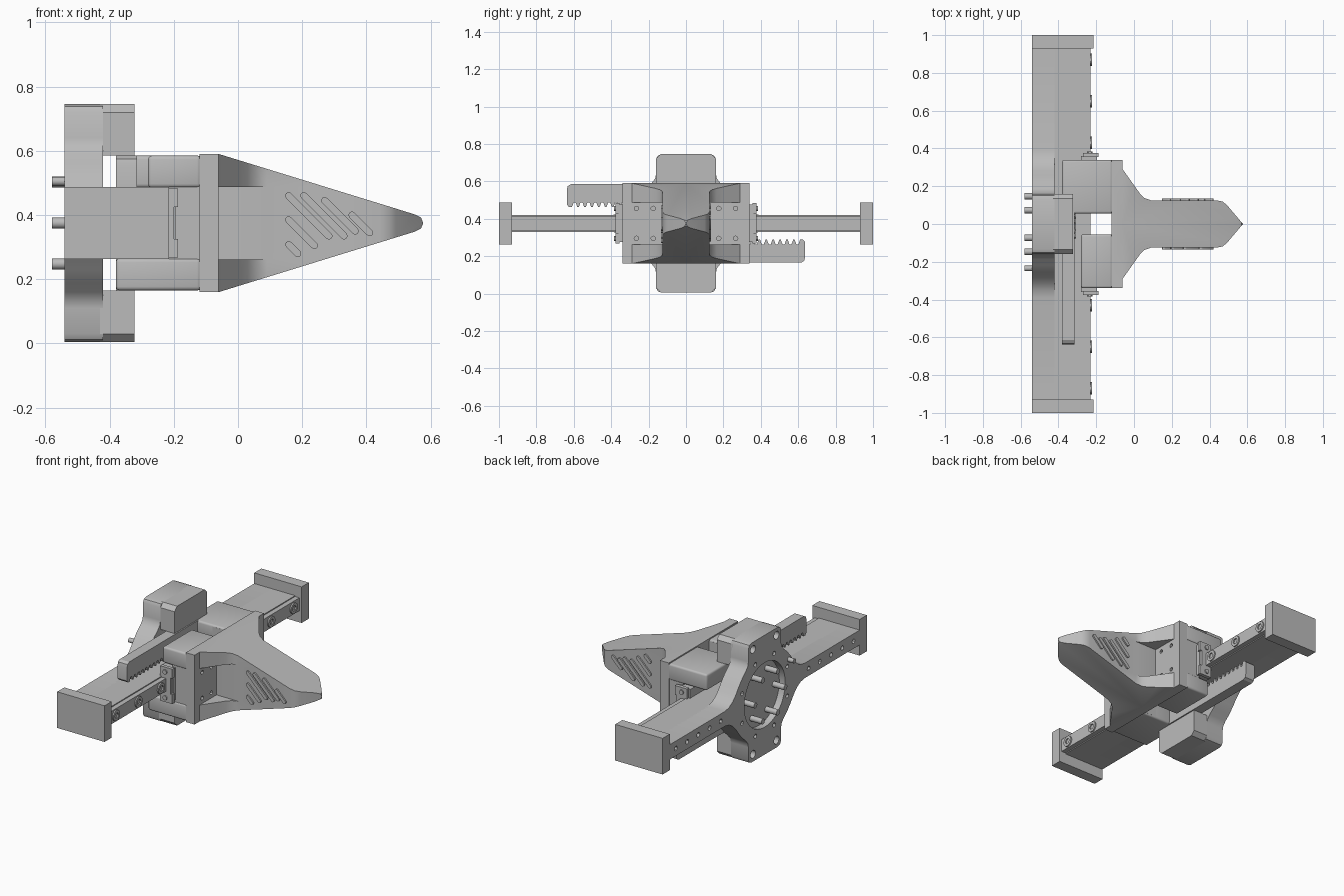
import bpy, bmesh, math
from mathutils import Matrix, Vector

if "Cube" in bpy.data.objects:
    bpy.data.objects.remove(bpy.data.objects["Cube"])

grey = bpy.data.materials.new("machined_grey")
grey.use_nodes = True
grey.diffuse_color = (0.5, 0.5, 0.5, 1)
grey.node_tree.nodes["Principled BSDF"].inputs["Base Color"].default_value = (0.5, 0.5, 0.5, 1)

MID = 0.375                                   # height of the tool axis
AXES = {"x": lambda a, b, t: (t, a, b),       # points are (y, z)
        "y": lambda a, b, t: (a, t, b),       # points are (x, z)
        "z": lambda a, b, t: (a, b, t)}       # points are (x, y)


def prism(name, pts, axis, lo, hi):
    """Extrude a flat outline along an axis; heights are relative to MID."""
    bm = bmesh.new()
    face = bm.faces.new([bm.verts.new(AXES[axis](a, b, lo)) for a, b in pts])
    out = bmesh.ops.extrude_face_region(bm, geom=[face])
    step = Vector(AXES[axis](0, 0, hi - lo))
    bmesh.ops.translate(bm, vec=step, verts=[v for v in out["geom"] if isinstance(v, bmesh.types.BMVert)])
    bmesh.ops.recalc_face_normals(bm, faces=bm.faces)
    mesh = bpy.data.meshes.new(name)
    bm.to_mesh(mesh)
    bm.free()
    mesh.materials.append(grey)
    obj = bpy.data.objects.new(name, mesh)
    bpy.context.collection.objects.link(obj)
    return obj


def box(name, x, y, z):
    return prism(name, [(x[0], y[0]), (x[1], y[0]), (x[1], y[1]), (x[0], y[1])], "z", *z)


def circle(y, z, r, n=24):
    return [(y + r * math.cos(math.tau * i / n), z + r * math.sin(math.tau * i / n)) for i in range(n)]


def peg(name, y, z, r, lo, hi, n=24):
    return prism(name, circle(y, z, r, n), "x", lo, hi)


def bake(obj):
    deps = bpy.context.evaluated_depsgraph_get()
    mesh = bpy.data.meshes.new_from_object(obj.evaluated_get(deps))
    obj.modifiers.clear()
    obj.data = mesh


def combine(obj, operation, *others):
    for other in others:
        mod = obj.modifiers.new("combine", "BOOLEAN")
        mod.operation, mod.object, mod.solver = operation, other, "EXACT"
        bake(obj)
        bpy.data.objects.remove(other)
    return obj


def soften(obj, width=0.012):
    mod = obj.modifiers.new("soft_edges", "BEVEL")
    mod.width, mod.segments, mod.limit_method = width, 3, "ANGLE"
    mod.angle_limit = math.radians(40)
    bake(obj)
    return obj


def place(obj, turn=False):
    """Lift to the tool axis, optionally turned half round it."""
    m = Matrix.Translation((0, 0, MID))
    if turn:
        m = m @ Matrix.Rotation(math.pi, 4, "X")
    obj.data.transform(m)
    bpy.ops.object.select_all(action="DESELECT")
    obj.select_set(True)
    bpy.context.view_layer.objects.active = obj
    bpy.ops.object.shade_smooth_by_angle(angle=math.radians(30))


# Back plate: round hub with tabs and concave shoulders
quarter = [(0.93, 0.046), (0.39, 0.046), (0.35, 0.054), (0.315, 0.075), (0.285, 0.105),
           (0.255, 0.145), (0.22, 0.185), (0.185, 0.215), (0.165, 0.24), (0.16, 0.265),
           (0.16, 0.345), (0.15, 0.363), (0.13, 0.37)]
half = quarter + [(-y, z) for y, z in reversed(quarter)]
hub = prism("hub_plate", half + [(-y, -z) for y, z in half], "x", -0.54, -0.42)
cuts = [peg("bore", 0, 0, 0.2, -0.56, -0.5, 48)]
cuts += [peg("hole", sy * 0.115, sz * 0.325, 0.024, -0.56, -0.51) for sy in (-1, 1) for sz in (-1, 1)]
cuts += [peg("hole", s * y, 0, 0.014, -0.56, -0.51, 12)
         for s in (-1, 1) for y in (0.43, 0.54, 0.65, 0.76, 0.87)]
for k in range(8):
    a = math.tau * (k + 0.5) / 8
    cuts.append(peg("hole", 0.24 * math.cos(a), 0.24 * math.sin(a), 0.013, -0.56, -0.51, 12))
place(combine(hub, "DIFFERENCE", *cuts))

# Mounting pins in the bore, plus one locating pin
for k in range(6):
    a = math.tau * k / 6
    place(peg("mounting_pin", 0.147 * math.cos(a), 0.147 * math.sin(a), 0.017, -0.58, -0.49))
place(peg("locating_pin", -0.235, 0.13, 0.014, -0.58, -0.5))

# Rail with bolts and end stops
place(box("rail_beam", (-0.43, -0.26), (-0.93, 0.93), (-0.046, 0.046)))
place(box("rail_track", (-0.27, -0.23), (-0.93, 0.93), (-0.04, 0.04)))
for s in (-1, 1):
    place(box("end_stop", (-0.54, -0.215), sorted((s * 0.93, s)), (-0.112, 0.112)))
    for y in (0.43, 0.65, 0.87):
        bolt = peg("rail_bolt", s * y, 0, 0.033, -0.24, -0.222)
        place(combine(bolt, "DIFFERENCE", peg("socket", s * y, 0, 0.018, -0.23, -0.2, 6)))

# Pinion between the racks
teeth = []
for k in range(18):
    for da, r in ((-0.12, 0.07), (-0.05, 0.095), (0.05, 0.095), (0.12, 0.07)):
        a = math.tau * k / 18 + da
        teeth.append((r * math.cos(a), r * math.sin(a)))
place(prism("pinion", teeth, "x", -0.42, -0.31))

# Finger outlines: plan and tapered side
plan = [(-0.12, 0), (-0.12, 0.34), (-0.06, 0.34), (-0.06, 0.29), (0.0, 0.205), (0.03, 0.163),
        (0.055, 0.138), (0.09, 0.125), (0.44, 0.125), (0.47, 0.118), (0.492, 0.1), (0.577, 0)]
upper = [(-0.2, 0.215), (-0.06, 0.215), (0.55, 0.027), (0.57, 0.017)]
side = upper + [(0.577, 0)] + [(x, -z) for x, z in reversed(upper)]
# Raised grip ribs: start x, start z, diagonal run
RIBS = [(0.158, 0.067, 0.028), (0.158, -0.01, 0.08), (0.158, -0.085, 0.125),
        (0.205, -0.085, 0.125), (0.27, -0.07, 0.095), (0.355, -0.025, 0.055)]


def rib_outline(x, z, run, r=0.011):
    start = [(x + r * math.cos(a), z + r * math.sin(a))
             for a in (math.radians(135 + 30 * i) for i in range(7))]
    end = [(x + run + r * math.cos(a), z + run + r * math.sin(a))
           for a in (math.radians(-45 + 30 * i) for i in range(7))]
    return start + end


for turn in (False, True):
    # Cap blocks on the hub tabs
    cap = prism("hub_cap", [(-0.16, 0.21), (0.16, 0.21), (0.16, 0.345), (0.135, 0.37),
                            (-0.135, 0.37), (-0.16, 0.345)], "x", -0.43, -0.323)
    place(cap, turn)

    # Tapered finger with recessed flank under the webs
    finger = combine(prism("finger", plan, "z", -0.4, 0.4), "INTERSECT",
                     prism("taper", side, "y", -0.1, 0.5))
    combine(finger, "DIFFERENCE", box("flank", (-0.06, 0.3), (0.125, 0.4), (-0.113, 0.113)))
    holes = [peg("hole", y, z, 0.012, -0.09, 0, 12) for y in (0.175, 0.265) for z in (-0.08, 0.08)]
    place(combine(finger, "DIFFERENCE", *holes), turn)
    for x, z, run in RIBS:
        place(prism("grip_rib", rib_outline(x, z, run), "y", 0.12, 0.134), turn)

    # Finger base: solid block with jaws above and below the rail
    place(box("finger_base", (-0.215, -0.115), (0.055, 0.335), (-0.2, 0.2)), turn)
    place(soften(box("upper_jaw", (-0.38, -0.115), (0.055, 0.34), (0.11, 0.21))), turn)
    place(soften(box("lower_jaw", (-0.28, -0.115), (0.055, 0.34), (-0.21, -0.11))), turn)

    # Carriage riding on the rail
    place(box("carriage", (-0.28, -0.195), (0.07, 0.36), (-0.1, 0.1)), turn)
    seal = box("carriage_seal", (-0.27, -0.187), (0.355, 0.377), (-0.108, 0.108))
    combine(seal, "DIFFERENCE", box("relief", (-0.2, -0.18), (0.3, 0.4), (-0.05, 0.05)))
    place(seal, turn)
    for z in (-0.08, 0.08):
        place(prism("seal_screw", circle(-0.235, z, 0.014, 12), "y", 0.37, 0.385), turn)

    # Toothed rack reaching across to the other side
    rack = [(0.1, 0.21), (-0.615, 0.21), (-0.632, 0.2), (-0.637, 0.18), (-0.637, 0.1), (-0.625, 0.087)]
    y = -0.61
    while y < 0.04:
        rack += [(y, 0.087), (y + 0.009, 0.112), (y + 0.02, 0.112), (y + 0.029, 0.087)]
        y += 0.037
    rack.append((0.1, 0.087))
    place(prism("rack", rack, "x", -0.38, -0.315), turn)
